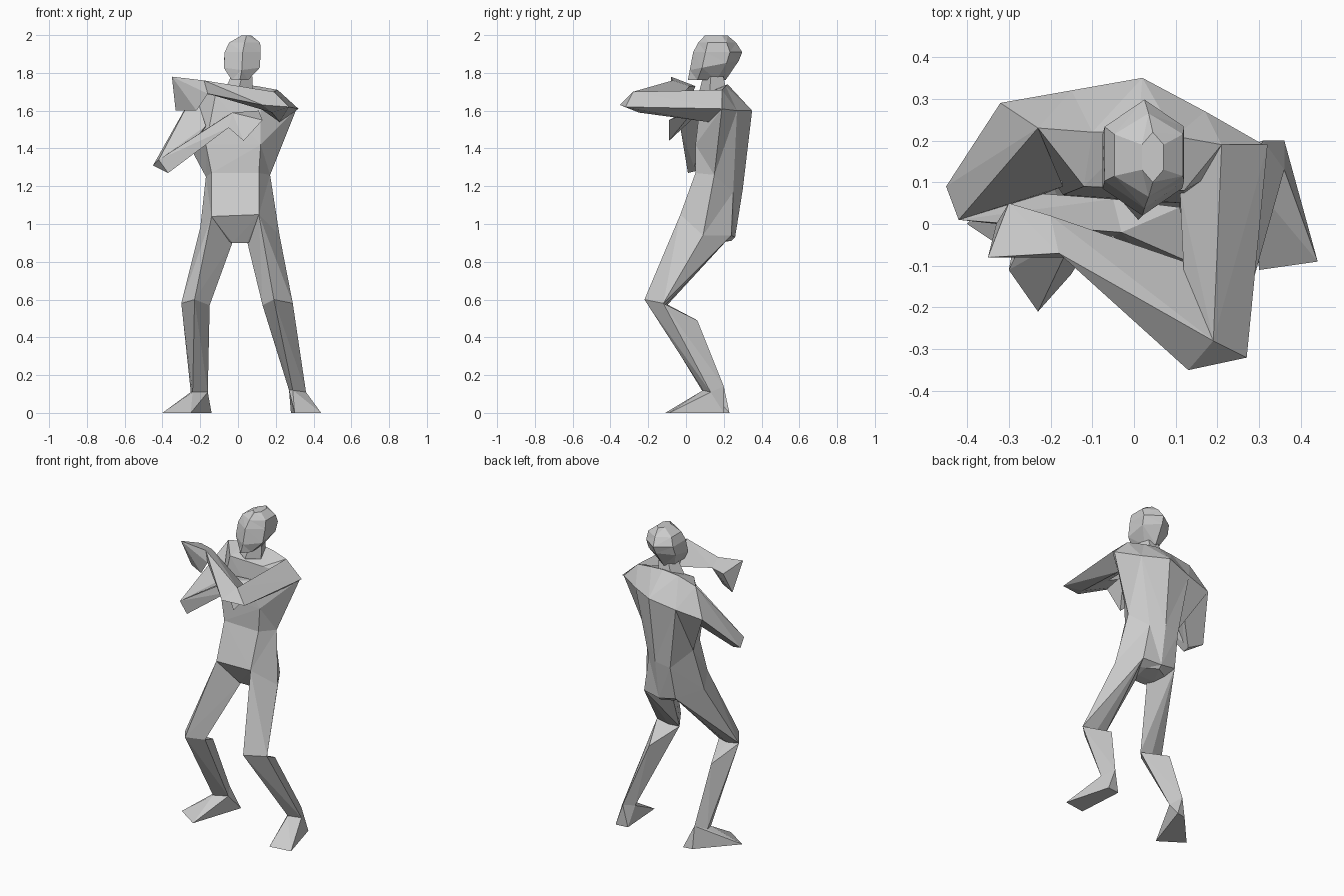
import bpy, bmesh
from math import cos, sin, tau

cube = bpy.data.objects.get("Cube")
if cube:
    bpy.data.objects.remove(cube, do_unlink=True)

grey = bpy.data.materials.new("plain grey")
grey.use_nodes = True
grey.diffuse_color = (.6, .6, .6, 1)
grey.node_tree.nodes["Principled BSDF"].inputs["Base Color"].default_value = (.6, .6, .6, 1)


def finish(name, bm):
    """Turn a bmesh into a flat-shaded object."""
    mesh = bpy.data.meshes.new(name)
    bm.to_mesh(mesh)
    bm.free()
    mesh.materials.append(grey)
    obj = bpy.data.objects.new(name, mesh)
    bpy.context.scene.collection.objects.link(obj)


def hull(name, *groups, joints=()):
    """Faceted block around groups of corners, left open at the given joints."""
    bm = bmesh.new()
    owner = {}
    for index, group in enumerate(groups):
        for point in group:
            owner[bm.verts.new(point)] = index
    result = bmesh.ops.convex_hull(bm, input=bm.verts)
    bmesh.ops.recalc_face_normals(bm, faces=bm.faces)
    loose = {v for v in result["geom_interior"] if isinstance(v, bmesh.types.BMVert)}
    caps = [f for f in bm.faces
            if len({owner[v] for v in f.verts}) == 1 and owner[f.verts[0]] in joints]
    bmesh.ops.delete(bm, geom=caps, context='FACES_ONLY')
    bmesh.ops.delete(bm, geom=list(loose), context='VERTS')
    finish(name, bm)


def loft(name, rings, capped=True):
    """Skin joining rings of equal point count."""
    bm = bmesh.new()
    loops = [[bm.verts.new(p) for p in ring] for ring in rings]
    n = len(loops[0])
    for low, high in zip(loops, loops[1:]):
        for i in range(n):
            j = (i + 1) % n
            bm.faces.new((low[i], low[j], high[j], high[i]))
    if capped:
        bm.faces.new(loops[0])
        bm.faces.new(loops[-1])
    bmesh.ops.triangulate(bm, faces=bm.faces)
    bmesh.ops.recalc_face_normals(bm, faces=bm.faces)
    finish(name, bm)


def ring(x, y, z, rx, ry, tilt=0, n=6):
    """Ring with a corner at the front; tilt raises its back."""
    return [(x + rx * sin(i * tau / n), y - ry * cos(i * tau / n),
             z - tilt * cos(i * tau / n)) for i in range(n)]


# Torso: crotch, hips, waist, chest and shoulder line
loft("torso", [
    [(-.03, .06, .9), (.05, .06, .9), (.07, .12, .9), (.08, .2, .91),
     (.01, .24, .91), (-.06, .2, .91), (-.05, .12, .9)],
    [(-.14, -.02, 1.04), (.11, -.03, 1.05), (.22, .09, .94), (.13, .24, .94),
     (.01, .26, .93), (-.1, .25, .95), (-.2, .1, .98)],
    [(-.14, .06, 1.27), (.11, .05, 1.27), (.17, .15, 1.26), (.09, .25, 1.17),
     (.01, .3, 1.18), (-.09, .29, 1.16), (-.17, .17, 1.25)],
    [(-.17, .07, 1.42), (.12, .05, 1.42), (.31, .19, 1.61), (.17, .27, 1.6),
     (.02, .35, 1.6), (-.15, .32, 1.56), (-.32, .29, 1.53)],
    [(-.12, .09, 1.68), (.12, .08, 1.68), (.21, .19, 1.71), (.1, .21, 1.73),
     (.01, .22, 1.74), (-.1, .22, 1.73), (-.23, .23, 1.7)]])

# Neck and forward-leaning head with a faceted crown
loft("neck", [ring(0, .15, 1.7, .08, .08, n=5), ring(.02, .15, 1.78, .06, .06, n=5)],
     capped=False)
loft("head", [ring(.01, .11, 1.762, .05, .1),
              ring(.02, .15, 1.84, .11, .13, .025),
              ring(.025, .168, 1.91, .11, .13),
              ring(.035, .165, 1.96, .095, .1),
              ring(.045, .16, 1.998, .03, .06)])

# Legs: each joint lists front, outer, back and inner corners
legs = {
    "left": dict(
        hip=[(.11, -.03, 1.05), (.22, .09, .94), (.13, .24, .94), (.05, .08, .9)],
        knee=[(.19, -.22, .6), (.29, -.12, .58), (.2, -.11, .57), (.13, -.12, .57)],
        calf=[(.22, .06, .49)],
        ankle=[(.29, .09, .12), (.36, .13, .11), (.31, .2, .14), (.27, .13, .12)],
        sole=[(.44, -.09, 0), (.3, -.11, 0), (.36, .2, 0), (.28, .19, 0)]),
    "right": dict(
        hip=[(-.14, -.02, 1.04), (-.2, .1, .98), (-.1, .25, .95), (-.03, .08, .9)],
        knee=[(-.23, -.21, .6), (-.3, -.11, .58), (-.22, -.1, .57), (-.15, -.12, .57)],
        calf=[(-.22, .06, .49)],
        ankle=[(-.24, .09, .11), (-.25, .14, .11), (-.2, .2, .14), (-.16, .13, .11)],
        sole=[(-.4, 0, 0), (-.25, -.1, 0), (-.14, .23, 0), (-.2, .22, 0)])}
for side, leg in legs.items():
    hull(side + "_thigh", leg["hip"], leg["knee"], joints=(0, 1))
    hull(side + "_shin", leg["knee"], leg["ankle"], leg["calf"], joints=(0, 1))
    hull(side + "_foot", leg["ankle"], leg["sole"], joints=(0,))

# Arms: left raised across the face, right folded up under it
arms = {
    "left": dict(
        shoulder=[(.21, .19, 1.71), (.32, .19, 1.61), (.22, .12, 1.54), (.11, .08, 1.62)],
        elbow=[(.19, -.28, 1.7), (.27, -.32, 1.62), (.18, -.25, 1.59),
               (.12, -.09, 1.61), (.13, -.35, 1.63)],
        wrist=[(-.18, -.07, 1.76), (-.16, -.08, 1.69), (-.2, .02, 1.73)],
        hand=[(-.35, -.08, 1.78), (-.3, .05, 1.73), (-.33, 0, 1.6), (-.22, -.06, 1.6)]),
    "right": dict(
        shoulder=[(-.23, .23, 1.7), (-.32, .29, 1.53), (-.17, .09, 1.52), (-.2, .2, 1.45)],
        elbow=[(-.45, .09, 1.31), (-.42, .01, 1.34), (-.37, .01, 1.27), (-.37, .05, 1.28)],
        wrist=[(-.05, -.03, 1.51), (-.05, .06, 1.58), (-.03, -.02, 1.59)],
        hand=[(.11, .04, 1.6), (.13, -.09, 1.55), (.03, -.09, 1.44)])}
for side, arm in arms.items():
    hull(side + "_upper_arm", arm["shoulder"], arm["elbow"], joints=(0,))
    hull(side + "_forearm", arm["elbow"], arm["wrist"], joints=(1,))
    hull(side + "_hand", arm["wrist"], arm["hand"], joints=(0,))
